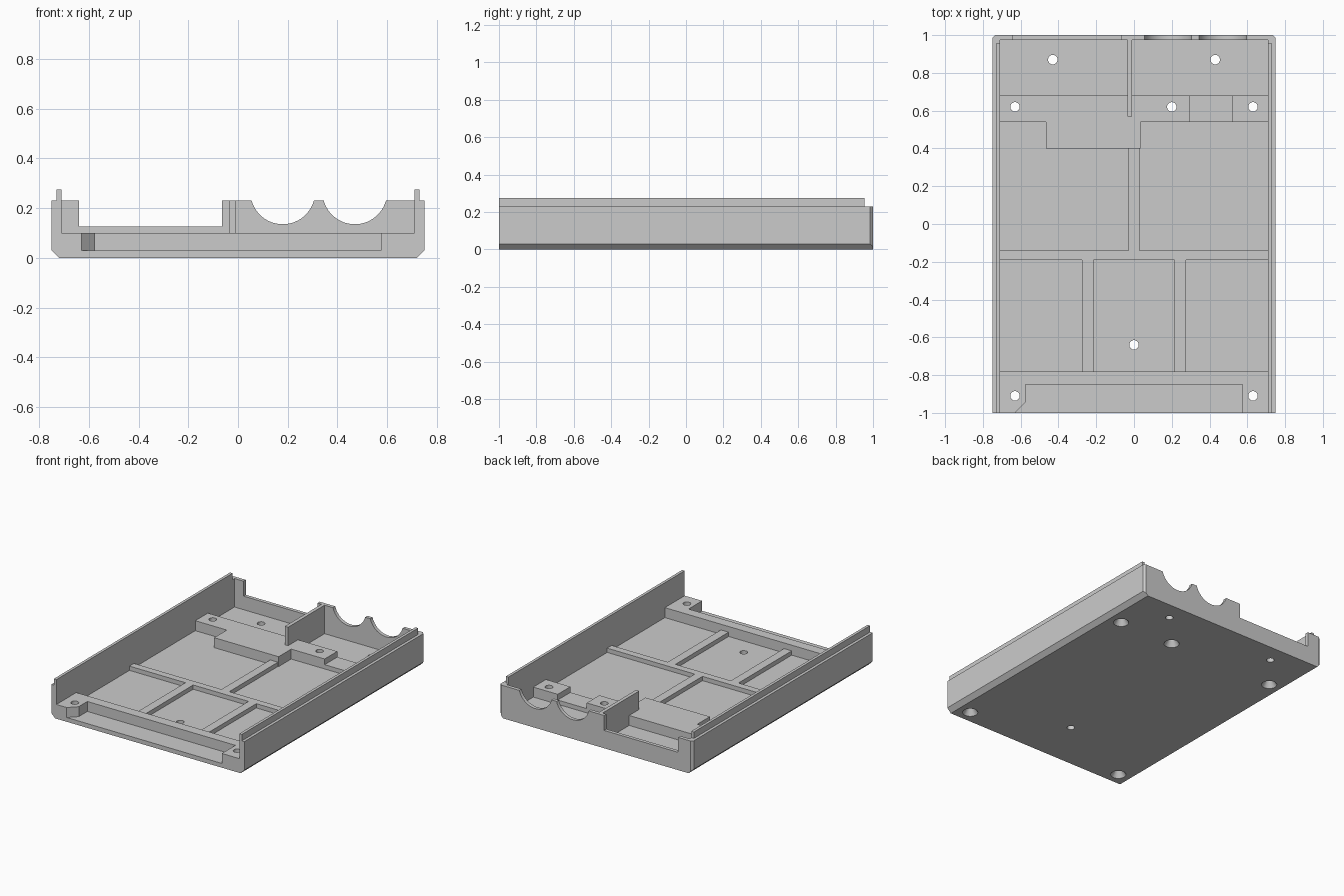
import bpy
import bmesh
import math
from mathutils import Matrix, Vector

default = bpy.data.objects.get("Cube")
if default:
    bpy.data.objects.remove(default, do_unlink=True)

GREY = (0.6, 0.6, 0.6, 1.0)
grey = bpy.data.materials.new("plain grey")
grey.diffuse_color = GREY
grey.use_nodes = True
grey.node_tree.nodes["Principled BSDF"].inputs["Base Color"].default_value = GREY

FLOOR, RIB, DECK, WALL, LIP = 0.03, 0.06, 0.10, 0.23, 0.275
INNER, OUTER = 0.71, 0.75


def add_object(name, bm):
    bmesh.ops.recalc_face_normals(bm, faces=bm.faces)
    mesh = bpy.data.meshes.new(name)
    bm.to_mesh(mesh)
    bm.free()
    mesh.materials.append(grey)
    obj = bpy.data.objects.new(name, mesh)
    bpy.context.collection.objects.link(obj)
    return obj


def prism(name, points, start, end):
    """Extrude a closed outline from start along the vector to end."""
    bm = bmesh.new()
    face = bm.faces.new([bm.verts.new(Vector(p) + Vector(start)) for p in points])
    new = bmesh.ops.extrude_face_region(bm, geom=[face])["geom"]
    verts = [g for g in new if isinstance(g, bmesh.types.BMVert)]
    bmesh.ops.translate(bm, verts=verts, vec=Vector(end) - Vector(start))
    return add_object(name, bm)


def slab(name, outline, z0, z1):
    return prism(name, [(x, y, 0) for x, y in outline], (0, 0, z0), (0, 0, z1))


def box(name, x0, x1, y0, y1, z0, z1):
    return slab(name, [(x0, y0), (x1, y0), (x1, y1), (x0, y1)], z0, z1)


def cone(name, r1, r2, depth, centre, turn=0.0, segments=32):
    bm = bmesh.new()
    matrix = Matrix.Translation(centre) @ Matrix.Rotation(turn, 4, "X")
    bmesh.ops.create_cone(bm, cap_ends=True, segments=segments, radius1=r1,
                          radius2=r2, depth=depth, matrix=matrix)
    return add_object(name, bm)


def combine(target, tool, operation):
    mod = target.modifiers.new(tool.name, "BOOLEAN")
    mod.operation = operation
    mod.solver = "EXACT"
    mod.object = tool
    bpy.context.view_layer.objects.active = target
    bpy.ops.object.modifier_apply(modifier=mod.name)
    bpy.data.objects.remove(tool, do_unlink=True)


# Floor and side walls, one channel section with chamfered lower edges
half = [(0.72, 0), (OUTER, 0.03), (OUTER, WALL), (INNER, WALL), (INNER, FLOOR)]
section = half + [(-x, z) for x, z in reversed(half)]
tray = prism("case_tray", [(x, 0, z) for x, z in section], (0, -1, 0), (0, 1, 0))

# Back wall with a wide connector opening and two round scoops
back = box("back_wall", -0.73, 0.73, 0.975, 1, 0.01, WALL)
combine(back, box("opening", -0.64, -0.065, 0.9, 1.1, 0.125, 0.4), "DIFFERENCE")
for x in (0.18, 0.47):
    scoop = cone("scoop", 0.13, 0.13, 0.3, (x, 1, 0.265), math.pi / 2, 64)
    combine(back, scoop, "DIFFERENCE")

parts = [back]
# Raised lips along the side walls
for s in (-1, 1):
    x0, x1 = sorted((s * INNER, s * 0.73))
    parts.append(box("side_lip", x0, x1, -1, 0.955, 0.2, LIP))

# Front deck with an open pocket and a bevelled corner post
parts.append(slab("front_deck", [
    (-0.72, -1), (-0.63, -1), (-0.575, -0.945), (-0.575, -0.85), (0.575, -0.85),
    (0.575, -1), (0.72, -1), (0.72, -0.78), (-0.72, -0.78)], 0.02, DECK))

# Rear deck, with a forward step and a lowered gap
parts.append(slab("rear_deck", [
    (-0.72, 0.54), (-0.465, 0.54), (-0.465, 0.4), (0.035, 0.4), (0.035, 0.54),
    (0.295, 0.54), (0.295, 0.68), (-0.72, 0.68)], 0.02, DECK))
parts.append(box("rear_block", 0.52, 0.72, 0.54, 0.68, 0.02, DECK))
parts.append(box("gap_step", 0.28, 0.53, 0.54, 0.68, 0.02, RIB))

# Floor ribs
parts.append(box("cross_rib", -0.72, 0.72, -0.19, -0.14, 0.02, RIB))
parts.append(box("middle_rib", -0.03, 0.03, -0.15, 0.41, 0.02, RIB))
for x in (-0.245, 0.245):
    parts.append(box("front_rib", x - 0.03, x + 0.03, -0.79, -0.18, 0.02, RIB))

# Tall divider behind the connector opening
parts.append(box("divider", -0.035, -0.01, 0.57, 0.985, 0.02, WALL))

for part in parts:
    combine(tray, part, "UNION")

# Screw holes, countersunk below where they pass through the decks
deep = [(-0.63, 0.62), (0.2, 0.62), (0.63, 0.62), (-0.63, -0.91), (0.63, -0.91)]
plain = [(-0.43, 0.87), (0.43, 0.87), (0, -0.64)]
for x, y in deep + plain:
    combine(tray, cone("bore", 0.025, 0.025, 0.5, (x, y, 0.1)), "DIFFERENCE")
for x, y in deep:
    sink = cone("countersink", 0.055, 0.02, 0.056, (x, y, 0.02))
    combine(tray, sink, "DIFFERENCE")

# Small chamfers on the upright back corners
for s in (-1, 1):
    corner = slab("corner_cut", [(s * 0.735, 1), (s * 0.735, 1.1), (s * 0.85, 1.1),
                                 (s * 0.85, 0.985), (s * OUTER, 0.985)], -0.1, 0.4)
    combine(tray, corner, "DIFFERENCE")

# Smooth the round cuts, keep every other edge crisp
bpy.ops.object.select_all(action="DESELECT")
tray.select_set(True)
bpy.context.view_layer.objects.active = tray
bpy.ops.object.shade_smooth_by_angle(angle=math.radians(25))
